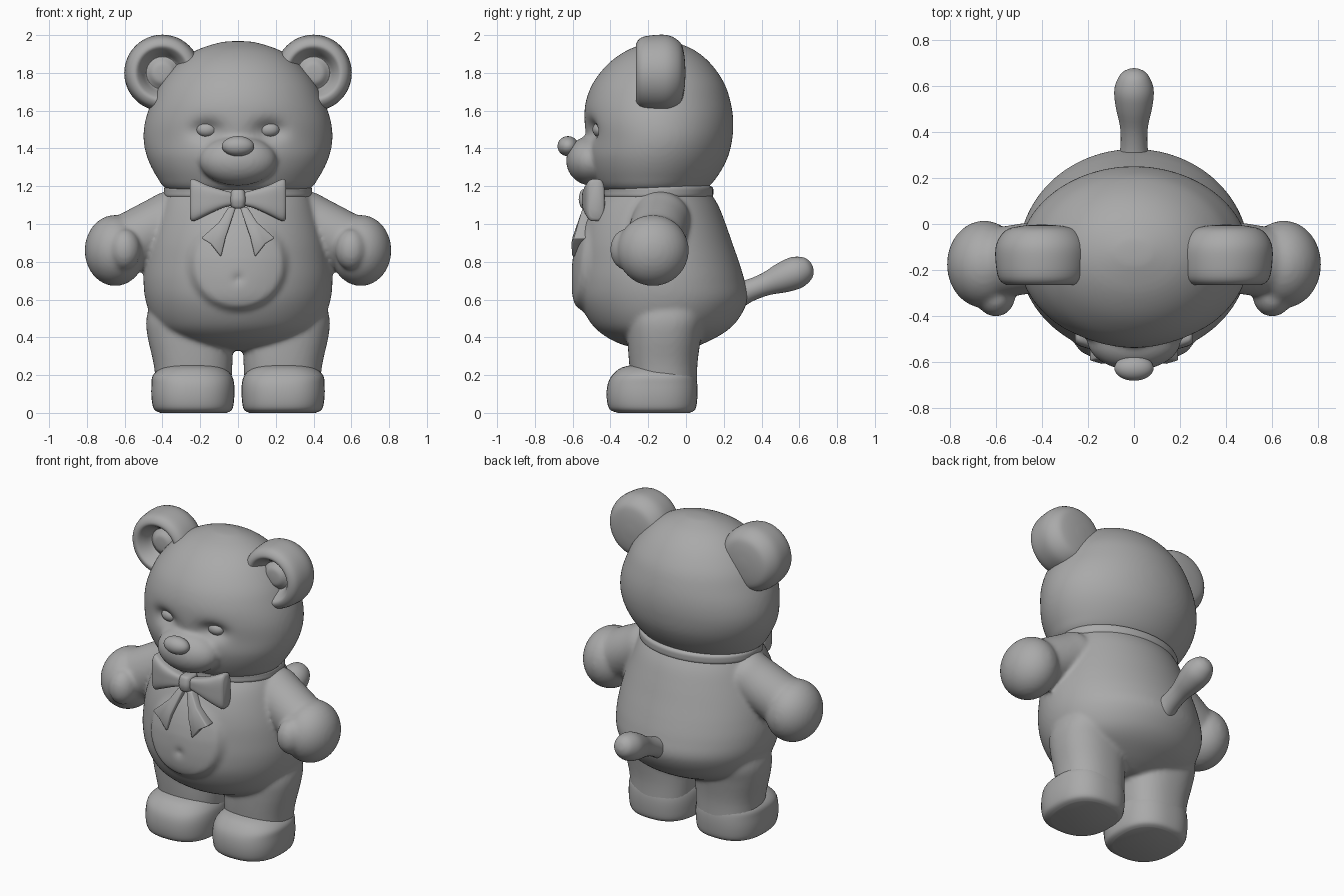
import bpy
import bmesh
from math import cos, sin, pi, exp, hypot
from mathutils import Matrix, Vector

cube = bpy.data.objects.get("Cube")
if cube:
    bpy.data.objects.remove(cube)

GREY = (0.4, 0.4, 0.4, 1)
mat = bpy.data.materials.new("plain_grey")
mat.use_nodes = True
mat.diffuse_color = GREY
mat.node_tree.nodes["Principled BSDF"].inputs["Base Color"].default_value = GREY


def smooth_sections(sections, steps):
    """Catmull-Rom interpolation between sections."""
    out = []
    last = len(sections) - 1
    for i in range(last):
        quad = [sections[min(max(i + k, 0), last)] for k in (-1, 0, 1, 2)]
        for s in range(steps):
            t = s / steps
            out.append([b + 0.5 * t * (c - a + t * (2*a - 5*b + 4*c - d + t * (3*(b - c) + d - a)))
                        for a, b, c, d in zip(*quad)])
    return out + [list(sections[-1])]


def loft(bm, sections, matrix=Matrix(), segs=48, power=2.0, steps=4):
    """Sections are (height, x0, x1, y0, y1), stacked along local z."""
    rings = []
    for z, x0, x1, y0, y1 in smooth_sections(sections, steps):
        ring = []
        for k in range(segs):
            c, s = cos(2 * pi * k / segs), sin(2 * pi * k / segs)
            f = (abs(c) ** power + abs(s) ** power) ** (-1 / power)
            p = Vector(((x0 + x1) / 2 + (x1 - x0) / 2 * c * f,
                        (y0 + y1) / 2 + (y1 - y0) / 2 * s * f, z))
            ring.append(bm.verts.new(matrix @ p))
        rings.append(ring)
    for low, high in zip(rings, rings[1:]):
        for k in range(segs):
            n = (k + 1) % segs
            bm.faces.new((low[k], low[n], high[n], high[k]))
    bm.faces.new(rings[0][::-1])
    bm.faces.new(rings[-1])


def wide(rows):
    """Sections symmetric about x = 0 from (z, half width, front, back)."""
    return [(z, -w, w, f, b) for z, w, f, b in rows]


def round_rows(rows):
    return [(t, -r, r, -r, r) for t, r in rows]


def along(start, end):
    start, end = Vector(start), Vector(end)
    return Matrix.Translation(start) @ (end - start).to_track_quat('Z', 'Y').to_matrix().to_4x4()


def ball(bm, centre, radii):
    m = Matrix.Translation(centre) @ Matrix.Diagonal((*radii, 1))
    bmesh.ops.create_uvsphere(bm, u_segments=32, v_segments=20, radius=1, matrix=m)


def finish(name, bm, mirror=False, voxel=0):
    bmesh.ops.recalc_face_normals(bm, faces=bm.faces)
    mesh = bpy.data.meshes.new(name)
    bm.to_mesh(mesh)
    bm.free()
    mesh.materials.append(mat)
    mesh.shade_smooth()
    ob = bpy.data.objects.new(name, mesh)
    bpy.context.collection.objects.link(ob)
    if mirror:
        ob.modifiers.new("mirror", 'MIRROR').use_mirror_merge = False
    if voxel:
        rm = ob.modifiers.new("blend", 'REMESH')
        rm.mode = 'VOXEL'
        rm.voxel_size = voxel
        rm.use_smooth_shade = True
        sm = ob.modifiers.new("soften", 'SMOOTH')
        sm.factor = 0.5
        sm.iterations = 6
    return ob


# Torso with a raised round belly and a navel
bm = bmesh.new()
loft(bm, wide([(.33, .12, -.22, 0), (.37, .28, -.36, .1), (.43, .4, -.46, .21),
               (.5, .455, -.52, .28), (.6, .49, -.565, .325), (.7, .5, -.575, .31),
               (.8, .49, -.57, .28), (.9, .47, -.56, .245), (1, .44, -.535, .21),
               (1.1, .405, -.49, .17), (1.18, .37, -.42, .12)]), segs=128, steps=6)
for v in bm.verts:
    x, y, z = v.co
    if y < -.25:
        t = min(max((1 - hypot(x / .27, (z - .79) / .26)) / .14, 0), 1)
        fade = min(max((1.06 - z) / .25, 0), 1)
        v.co.y -= .032 * t * t * (3 - 2 * t) * fade
        v.co.y += .02 * exp(-(x * x + (z - .71) ** 2) / .0005)

# Arms with paws, and legs, blended into the torso
for side in (1, -1):
    flip = Matrix.Diagonal((side, 1, 1, 1))
    loft(bm, round_rows([(0, .1), (.05, .15), (.15, .153), (.28, .153), (.4, .15), (.45, .1)]),
         flip @ along((.28, -.12, 1.06), (.66, -.18, .86)))
    ball(bm, (side * .65, -.175, .86), (.162, .19, .188))
    ball(bm, (side * .6, -.31, .865), (.085, .092, .11))
    loft(bm, [(.1, .04, .43, -.28, .06), (.25, .03, .445, -.3, .06), (.4, .03, .478, -.31, .08),
              (.5, .05, .485, -.31, .1), (.62, .1, .45, -.28, .1)], flip, power=2.3)
finish("body_with_limbs", bm, voxel=.013)

# Feet
bm = bmesh.new()
loft(bm, [(0, .06, .41, -.36, .02), (.02, .03, .445, -.405, .05), (.08, .02, .458, -.42, .06),
          (.15, .02, .458, -.415, .06), (.2, .035, .45, -.39, .05), (.24, .08, .4, -.34, .03),
          (.26, .16, .32, -.25, -.04)], power=2.5)
finish("feet", bm, mirror=True)

# Head with eye sockets, muzzle blended in
bm = bmesh.new()
loft(bm, wide([(1.14, .22, -.33, .02), (1.18, .37, -.45, .1), (1.25, .43, -.5, .165),
               (1.35, .48, -.53, .22), (1.45, .5, -.53, .245), (1.55, .49, -.538, .25),
               (1.65, .455, -.53, .235), (1.75, .405, -.49, .2), (1.85, .32, -.41, .13),
               (1.92, .22, -.31, .045), (1.96, .1, -.2, -.05), (1.968, .03, -.15, -.1)]),
     segs=96, steps=6)
for v in bm.verts:
    x, y, z = v.co
    if y < -.2:
        v.co.y += .055 * exp(-((abs(x) - .165) / .08) ** 2 - ((z - 1.495) / .05) ** 2)
ball(bm, (0, -.5, 1.335), (.205, .135, .132))
finish("head", bm, voxel=.013)

# Nose
bm = bmesh.new()
ball(bm, (0, -.625, 1.412), (.085, .055, .053))
finish("nose", bm)

# Eyes
bm = bmesh.new()
ball(bm, (.165, -.455, 1.5), (.055, .04, .04))
finish("eyes", bm, mirror=True)

# Cupped ears, turned around the depth axis
bm = bmesh.new()
turn = Matrix(((1, 0, 0, .4), (0, 0, 1, 0), (0, 1, 0, 1.8), (0, 0, 0, 1)))
loft(bm, round_rows([(-.215, .01), (-.21, .05), (-.187, .08), (-.187, .09), (-.235, .115),
                     (-.265, .145), (-.24, .185), (-.17, .2), (-.09, .198), (-.03, .16),
                     (-.01, .1), (-.003, .02)]), turn)
finish("ears", bm, mirror=True)

# Tail
bm = bmesh.new()
loft(bm, round_rows([(0, .08), (.08, .06), (.18, .06), (.28, .08), (.36, .085), (.42, .062),
                     (.445, .03), (.45, .006)]), along((0, .25, .615), (0, .64, .765)))
finish("tail", bm)

# Collar band
bm = bmesh.new()
loft(bm, wide([(1.13, .36, -.42, .11), (1.145, .388, -.45, .14), (1.17, .392, -.452, .145),
               (1.195, .388, -.45, .14), (1.21, .36, -.42, .11)]), segs=64)
finish("collar", bm)

# Bow loops, lofted sideways
bm = bmesh.new()
sideways = Matrix(((0, 0, 1, 0), (0, 1, 0, 0), (1, 0, 0, 0), (0, 0, 0, 1)))
loft(bm, [(.02, 1.1, 1.165, -.54, -.48), (.08, 1.085, 1.18, -.55, -.47),
          (.16, 1.05, 1.205, -.548, -.45), (.235, 1.015, 1.238, -.53, -.43),
          (.255, 1.03, 1.225, -.515, -.44)], sideways, power=3.5)
finish("bow_loops", bm, mirror=True)

# Bow knot
bm = bmesh.new()
loft(bm, wide([(1.083, .025, -.55, -.46), (1.095, .038, -.56, -.45), (1.13, .043, -.568, -.45),
               (1.17, .038, -.56, -.45), (1.182, .025, -.55, -.46)]), power=3)
finish("bow_knot", bm)

# Ribbon ends, notched plates leaning along the belly
bm = bmesh.new()
outline = [(.01, 1.09), (.05, 1.09), (.1, 1.01), (.195, .925), (.145, .895), (.09, .825),
           (.065, .93)]
lean = [-.545 - .06 * min((1.09 - z) / .2, 1) for x, z in outline]
front = [bm.verts.new((x, y, z)) for (x, z), y in zip(outline, lean)]
back = [bm.verts.new((x, y + .07, z)) for (x, z), y in zip(outline, lean)]
bm.faces.new(front)
bm.faces.new(back[::-1])
for i in range(len(front)):
    j = (i + 1) % len(front)
    bm.faces.new((front[i], back[i], back[j], front[j]))
ribbon = finish("bow_ribbons", bm, mirror=True)
bevel = ribbon.modifiers.new("round_edges", 'BEVEL')
bevel.width = .008
bevel.segments = 2
